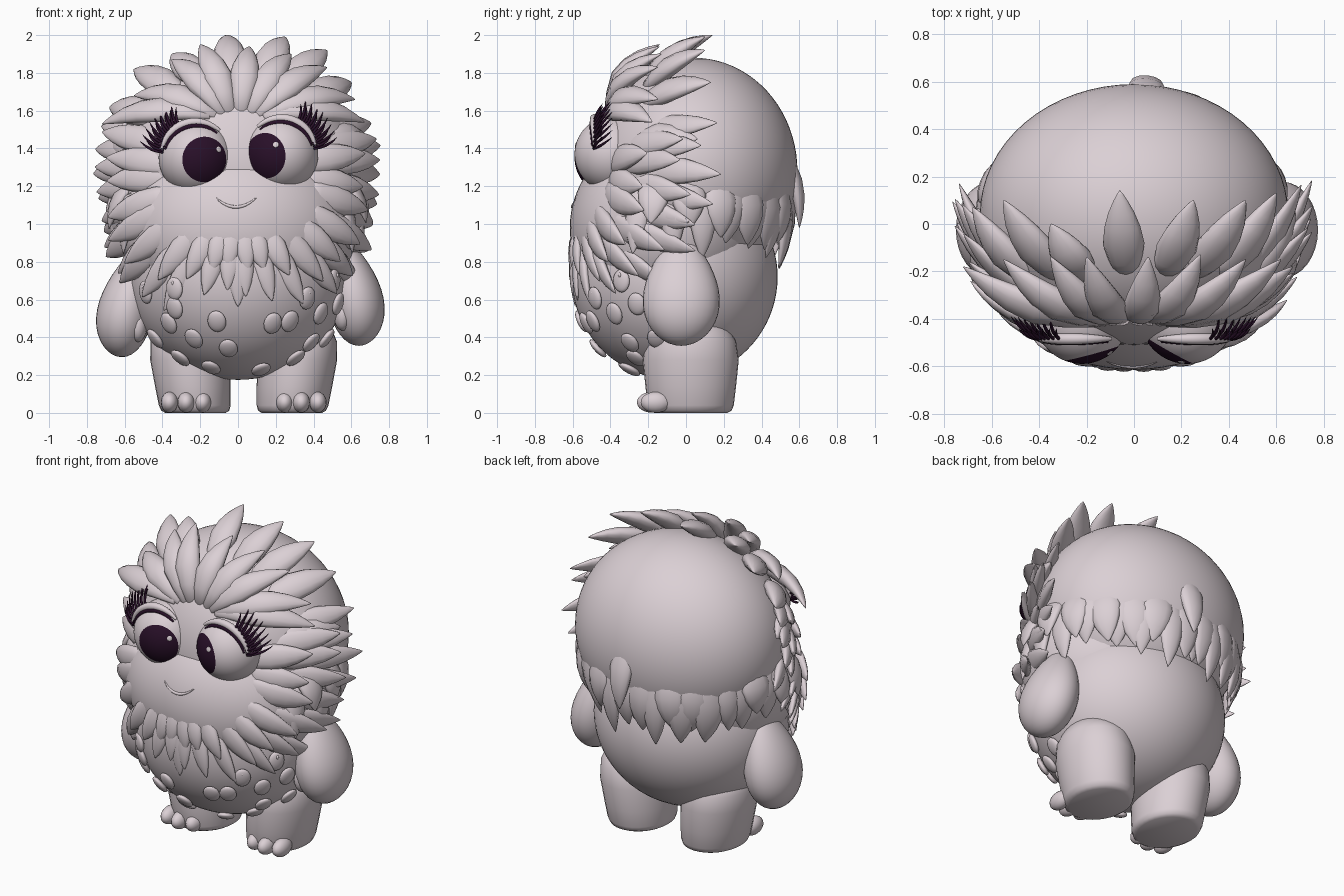
import bpy, bmesh, random
from math import sin, cos, pi, radians, sqrt
from mathutils import Vector, Matrix

random.seed(4)
if "Cube" in bpy.data.objects:
    bpy.data.objects.remove(bpy.data.objects["Cube"])


def material(name, rgb):
    m = bpy.data.materials.new(name)
    m.use_nodes = True
    m.diffuse_color = (*rgb, 1)
    m.node_tree.nodes["Principled BSDF"].inputs["Base Color"].default_value = (*rgb, 1)
    return m


PALE = material("pale_pink_grey", (0.71, 0.63, 0.665))
DARK = material("dark_plum", (0.022, 0.005, 0.022))


def finish(name, bm, *mats):
    bmesh.ops.recalc_face_normals(bm, faces=bm.faces)
    me = bpy.data.meshes.new(name)
    bm.to_mesh(me)
    bm.free()
    for m in mats or (PALE,):
        me.materials.append(m)
    me.shade_smooth()
    ob = bpy.data.objects.new(name, me)
    bpy.context.collection.objects.link(ob)


def ball(bm, centre, radii, rot=None, u=32, v=20):
    mat = Matrix.LocRotScale(Vector(centre), rot, Vector(radii))
    return bmesh.ops.create_uvsphere(bm, u_segments=u, v_segments=v, radius=1, matrix=mat)["verts"]


# Main masses, also used as the surface that fur is laid on
MASSES = {
    "hair_dome": ((0, 0.04, 1.28), (0.65, 0.55, 0.60)),
    "face": ((0, -0.10, 0.98), (0.63, 0.515, 0.51)),
    "body": ((0, -0.06, 0.72), (0.58, 0.545, 0.545)),
}
for name, (c, r) in MASSES.items():
    bm = bmesh.new()
    ball(bm, c, r, u=64, v=40)
    finish(name, bm)

HUB = Vector((0, -0.05, 1.2))


def surface(d, lift=0.0):
    """Point where a ray from the hub leaves the main masses."""
    d = Vector(d).normalized()
    far = 0
    for c, r in MASSES.values():
        p = Vector([(HUB[i] - c[i]) / r[i] for i in range(3)])
        q = Vector([d[i] / r[i] for i in range(3)])
        b, a = p.dot(q), q.dot(q)
        far = max(far, (-b + sqrt(b * b - a * (p.dot(p) - 1))) / a)
    return HUB + d * (far + lift)


def leaf(bm, base, tip, width, thick, bow=0.03, out=None, root=0.85):
    """Flattened pointed tuft from base to tip."""
    base, tip = Vector(base), Vector(tip)
    axis = (tip - base).normalized()
    out = Vector(out) if out else (base + tip) / 2 - HUB
    out = (out - axis * out.dot(axis)).normalized()
    side = axis.cross(out)
    n, rings = 12, []
    for t, f in ((0, .9), (.2, 1), (.42, 1), (.62, .86), (.78, .62), (.9, .34), (.97, .14), (1, .03)):
        f *= root + (1 - root) * min(1, t / .42)
        mid = base.lerp(tip, t) + out * bow * 4 * t * (1 - t)
        rings.append([bm.verts.new(mid + side * cos(2 * pi * k / n) * width * f
                                   + out * sin(2 * pi * k / n) * thick * f) for k in range(n)])
    for a, b in zip(rings, rings[1:]):
        for k in range(n):
            bm.faces.new((a[k], a[k - 1], b[k - 1], b[k]))
    bm.faces.new(rings[0])
    bm.faces.new(rings[-1])


# Fur collar: rings of tufts fanning out round the face and sweeping down
def ring_dir(theta, phi):
    return (sin(theta) * sin(phi), -cos(theta), -sin(theta) * cos(phi))


bm = bmesh.new()
RINGS = ((1.09, .66, 48, 124, 7), (1.0, .58, 0, 120, 10), (.82, .46, 0, 112, 9))
for end, start, lo, hi, count in RINGS:
    for s in (-1, 1):
        for i in range(count):
            phi = lo + (hi - lo) * (i + .5) / count + random.uniform(-2, 2)
            spread = sin(radians(min(phi, 90))) ** 2
            reach = radians(46 + 49 * spread)
            p = radians(phi) * s
            leaf(bm, surface(ring_dir(reach * start, p * 1.04), -.055),
                 surface(ring_dir(reach * end * random.uniform(.95, 1.05), p * .97),
                         .005 + .105 * spread * end),
                 .058 + .02 * spread, .026 + .012 * spread, .012 + .015 * spread)
leaf(bm, surface(ring_dir(.45, 0), -.05), surface(ring_dir(.87, 0), .005), .07, .03, .01)
finish("fur_collar", bm)

# Ragged fringe round the back of the head, in two overlapping rows
bm = bmesh.new()
for row, count in enumerate((15, 14)):
    for i in range(count):
        a = radians(-18 + 216 * (i + .5 * row) / (count - 1 + row))
        low = -.5 + .14 * row - .2 * max(0, sin(a)) + random.uniform(-.09, .09)
        turn = random.uniform(-.06, .06)
        leaf(bm, surface((cos(a), sin(a), .08), -.075),
             surface((cos(a + turn), sin(a + turn), low), .035 + .025 * row),
             random.uniform(.07, .1), .036, .035)
leaf(bm, (.05, .5, 1.4), (.05, .6, .98), .08, .04, .035)
finish("back_fringe", bm)

# Crown tufts in two rows, fanning from the forehead
FRONT = ((-.35, -.14, 1.87), (-.2, -.14, 1.95), (.06, -.14, 1.94), (.28, -.13, 1.9), (.47, -.15, 1.83),
         (.62, -.15, 1.66), (-.55, -.15, 1.68), (-.72, -.18, 1.53), (.67, -.18, 1.54))
BACK = ((-.06, .14, 2.0), (.25, .1, 1.99), (.47, .1, 1.92), (.6, .13, 1.75),
        (-.35, 0, 1.9), (-.55, .1, 1.82), (-.68, .07, 1.62), (.68, .06, 1.45), (-.68, .06, 1.42))
bm = bmesh.new()
for x, y, z in FRONT:
    leaf(bm, (x * .2, -.41, 1.58), (x, y, z), .08, .05, .07, root=.45)
for x, y, z in BACK:
    leaf(bm, surface((x * .6, -.2, (z - 1.2) * .85), -.04), (x, y, z), .088, .05, .03, root=.6)
finish("crown_tufts", bm)

# Scales scattered on the belly
SPOTS = ((-.48, .64), (-.33, .56), (-.36, .48), (-.23, .4), (-.43, .4), (-.11, .49), (-.05, .35),
         (-.14, .25), (-.3, .3), (.12, .24), (.18, .48), (.27, .49), (.3, .3), (.38, .38),
         (.43, .53), (.5, .7), (.52, .58), (.36, .61), (.46, .4), (-.33, .66))
(cx, cy, cz), (rx, ry, rz) = MASSES["body"]
bm = bmesh.new()
for x, z in SPOTS:
    u, w = (x - cx) / rx, (z - cz) / rz
    v = -sqrt(max(.03, 1 - u * u - w * w))
    normal = Vector((u / rx, v / ry, w / rz)).normalized()
    rot = normal.to_track_quat('Z', 'Y')
    spot = Vector((x, cy + v * ry, z)) + normal * .012
    ball(bm, spot, (.05, .062, .021), rot, 16, 10)
    ball(bm, spot + normal * .014 + Vector((0, 0, .03)), (.009, .014, .012), rot, 8, 6)
finish("belly_scales", bm)

# Arms: teardrops narrowing to the shoulder, with a thumb
for name, s, x0, z0 in (("left_arm", 1, .64, .655), ("right_arm", -1, .615, .595)):
    bm = bmesh.new()
    for v in ball(bm, (0, 0, 0), (1, 1, 1)):
        t = (v.co.z + 1) / 2
        slim = 1.08 - .55 * t * t
        v.co = Vector((s * (x0 - .11 * t * t) + v.co.x * .155 * slim,
                       -.025 + v.co.y * .21 * slim, z0 + v.co.z * .3))
    ball(bm, (s * (x0 - .085), -.13, z0 - .13), (.05, .07, .09), None, 16, 12)
    finish(name, bm)

# Legs: rounded columns with toes
LEG = ((0, .8), (.012, .9), (.04, .95), (.14, 1.0), (.28, 1.06), (.38, 1.0), (.48, .75))
for name, x0, s in (("left_leg", .285, 1), ("right_leg", -.225, -1)):
    bm = bmesh.new()
    prev = None
    for z, f in LEG:
        ring = [bm.verts.new((x0 + s * .1 * z + .2 * f * cos(k * pi / 16),
                              .025 + .24 * f * sin(k * pi / 16), z)) for k in range(32)]
        if prev:
            for k in range(32):
                bm.faces.new((prev[k - 1], prev[k], ring[k], ring[k - 1]))
        else:
            bm.faces.new(ring)
        prev = ring
    bm.faces.new(prev)
    for k in (-1, 0, 1):
        ball(bm, (x0 + s * .05 + k * .088, -.18 + .02 * abs(k), .056), (.046, .08, .055), None, 16, 12)
    finish(name, bm)


# Eyes with pupils, glints, lids, lash lines and lashes
def tube(name, points, radius, mat):
    cu = bpy.data.curves.new(name, 'CURVE')
    cu.dimensions = '3D'
    cu.bevel_depth = radius
    cu.bevel_resolution = 3
    cu.use_fill_caps = True
    sp = cu.splines.new('POLY')
    sp.points.add(len(points) - 1)
    for i, (pt, p) in enumerate(zip(sp.points, points)):
        pt.co = (*p, 1)
        pt.radius = .35 + .65 * sin(pi * i / (len(points) - 1))
    cu.materials.append(mat)
    ob = bpy.data.objects.new(name, cu)
    bpy.context.collection.objects.link(ob)
    bpy.ops.object.select_all(action='DESELECT')
    ob.select_set(True)
    bpy.context.view_layer.objects.active = ob
    bpy.ops.object.convert(target='MESH')


R = .2


def on_eye(dx, dz):
    return Vector((dx, -sqrt(R * R - dx * dx - dz * dz), dz))


for label, s, centre, look, glint in (("left", 1, (.225, -.39, 1.37), (-.098, -.01), (-.025, .05)),
                                      ("right", -1, (-.22, -.39, 1.35), (.052, -.01), (.118, .045))):
    c = Vector(centre)
    gaze = on_eye(*look).normalized()
    bm = bmesh.new()
    ball(bm, c, (R, R, R), gaze.to_track_quat('Z', 'Y'), 48, 34)
    for f in bm.faces:
        f.material_index = int((f.calc_center_median() - c).normalized().dot(gaze) > cos(radians(37)))
    finish(label + "_eye", bm, PALE, DARK)

    bm = bmesh.new()
    spot = on_eye(*glint)
    ball(bm, c + spot, (.016, .016, .004), spot.to_track_quat('Z', 'Y'), 16, 8)
    finish(label + "_eye_glint", bm)

    arc = [radians(15 + 115 * i / 20) for i in range(21)]
    tube(label + "_lash_line", [c + on_eye(s * .17 * cos(a), .17 * sin(a)) for a in arc], .016, DARK)
    tube(label + "_upper_lid", [c + Vector((s * .19 * cos(a), -.095, .19 * sin(a))) for a in arc], .024, PALE)

    bm = bmesh.new()
    for row in range(2):
        for i in range(8):
            a = radians(9 + 50 * i / 7 + 3 * row)
            root = c + Vector((s * .18 * cos(a), -.1, .18 * sin(a)))
            b = a + radians(6)
            reach = .31 - .03 * row
            tip = c + Vector((s * reach * cos(b), .0 - .05 * row, reach * sin(b) + .01))
            leaf(bm, root, tip, .0075, .0075, .014, (s * sin(a), -.8, -cos(a)))
    finish(label + "_eyelashes", bm, DARK)

# Smile
smile = []
for i in range(13):
    t = i / 6 - 1
    smile.append(surface(Vector((-.01 + .1 * t, -.5, -.1 + .042 * t * t)), -.002))
tube("smile", smile, .009, PALE)
